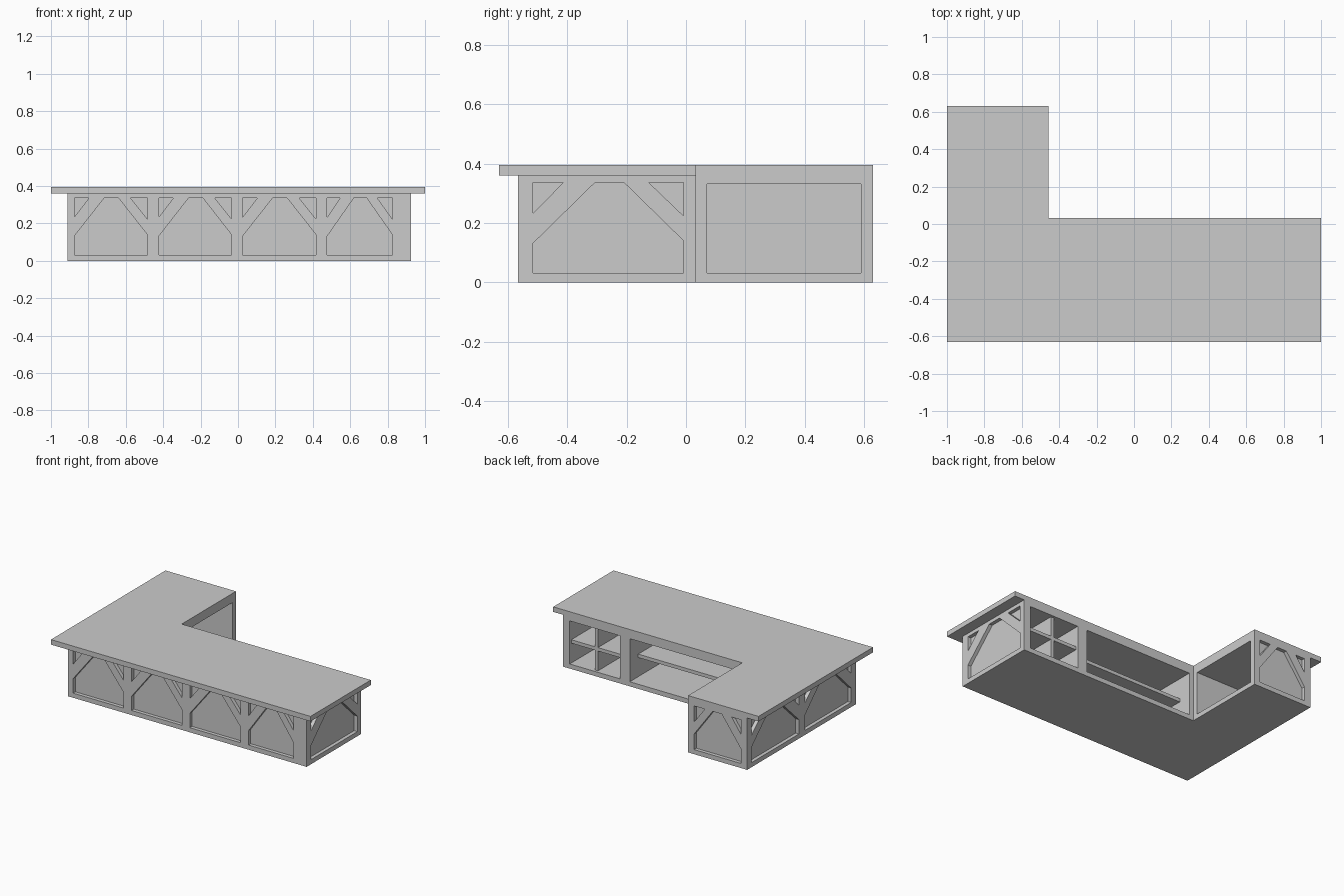
import bpy, bmesh
from mathutils import Vector

if "Cube" in bpy.data.objects:
    bpy.data.objects.remove(bpy.data.objects["Cube"])

TOP, SLAB, INSET = 0.396, 0.361, 0.025


def prism(bm, points, extrude):
    """Closed solid: planar polygon swept along a vector."""
    face = bm.faces.new([bm.verts.new(p) for p in points])
    new = bmesh.ops.extrude_face_region(bm, geom=[face], use_keep_orig=True)["geom"]
    verts = [g for g in new if isinstance(g, bmesh.types.BMVert)]
    bmesh.ops.translate(bm, vec=Vector(extrude), verts=verts)


def box(bm, x0, x1, y0, y1, z0, z1):
    prism(bm, [(x0, y0, z0), (x1, y0, z0), (x1, y1, z0), (x0, y1, z0)], (0, 0, z1 - z0))


def finish(bm, name):
    bmesh.ops.recalc_face_normals(bm, faces=bm.faces)
    mesh = bpy.data.meshes.new(name)
    bm.to_mesh(mesh)
    bm.free()
    ob = bpy.data.objects.new(name, mesh)
    bpy.context.collection.objects.link(ob)
    return ob


def l_slab(name, x0, x1, y0, z0, z1):
    bm = bmesh.new()
    outline = [(x0, y0), (x1, y0), (x1, 0.033), (-0.457, 0.033), (-0.457, 0.63), (x0, 0.63)]
    prism(bm, [(x, y, z0) for x, y in outline], (0, 0, z1 - z0))
    return finish(bm, name)


def truss_recess(bm, a, b, place, inward):
    """Three recesses leaving diagonal braces; place maps (along, z) to 3D."""
    w = b - a
    lo, hi = 0.032, 0.336
    shapes = [
        [(0, lo), (1, lo), (1, 0.14), (0.605, hi), (0.41, hi), (0, 0.132)],
        [(0, hi), (0.2, hi), (0, 0.234)],
        [(1, hi), (0.77, hi), (1, 0.224)],
    ]
    n = Vector(inward)
    for s in shapes:
        pts = [Vector(place(a + u * w, z)) - n * 0.02 for u, z in s]
        prism(bm, pts, n * (0.02 + INSET))


# L-shaped countertop and body
l_slab("countertop", -1.0, 1.0, -0.63, SLAB, TOP)
body = l_slab("counter_body", -0.912, 0.925, -0.566, 0.0, SLAB)

# braced panels on the outer faces
bm = bmesh.new()
for a, b in [(-0.875, -0.485), (-0.423, -0.035), (0.025, 0.417), (0.477, 0.825)]:
    truss_recess(bm, a, b, lambda u, z: (u, -0.566, z), (0, 1, 0))
truss_recess(bm, -0.515, -0.008, lambda u, z: (0.925, u, z), (-1, 0, 0))
for a, b in [(-0.515, -0.008), (0.06, 0.58)]:
    truss_recess(bm, a, b, lambda u, z: (-0.912, u, z), (1, 0, 0))
truss_recess(bm, -0.865, -0.503, lambda u, z: (u, 0.63, z), (0, -1, 0))

# storage cavities: cubby bay, long shelf bay, open bay in the short arm
box(bm, 0.487, 0.873, -0.52, 0.06, 0.032, 0.332)
box(bm, -0.425, 0.41, -0.52, 0.06, 0.032, 0.332)
box(bm, -0.865, -0.43, 0.07, 0.59, 0.032, 0.332)
cutter = finish(bm, "recess_cutter")
cutter.hide_render = True
cutter.hide_set(True)
mod = body.modifiers.new("recesses", "BOOLEAN")
mod.operation, mod.solver, mod.object = "DIFFERENCE", "EXACT", cutter

# cubby dividers
bm = bmesh.new()
box(bm, 0.668, 0.692, -0.52, 0.015, 0.032, 0.332)
finish(bm, "cubby_upright")
bm = bmesh.new()
box(bm, 0.487, 0.873, -0.52, 0.015, 0.17, 0.194)
finish(bm, "cubby_shelf")

# set-back long shelf
bm = bmesh.new()
box(bm, -0.425, 0.41, -0.52, -0.06, 0.165, 0.189)
finish(bm, "long_shelf")
